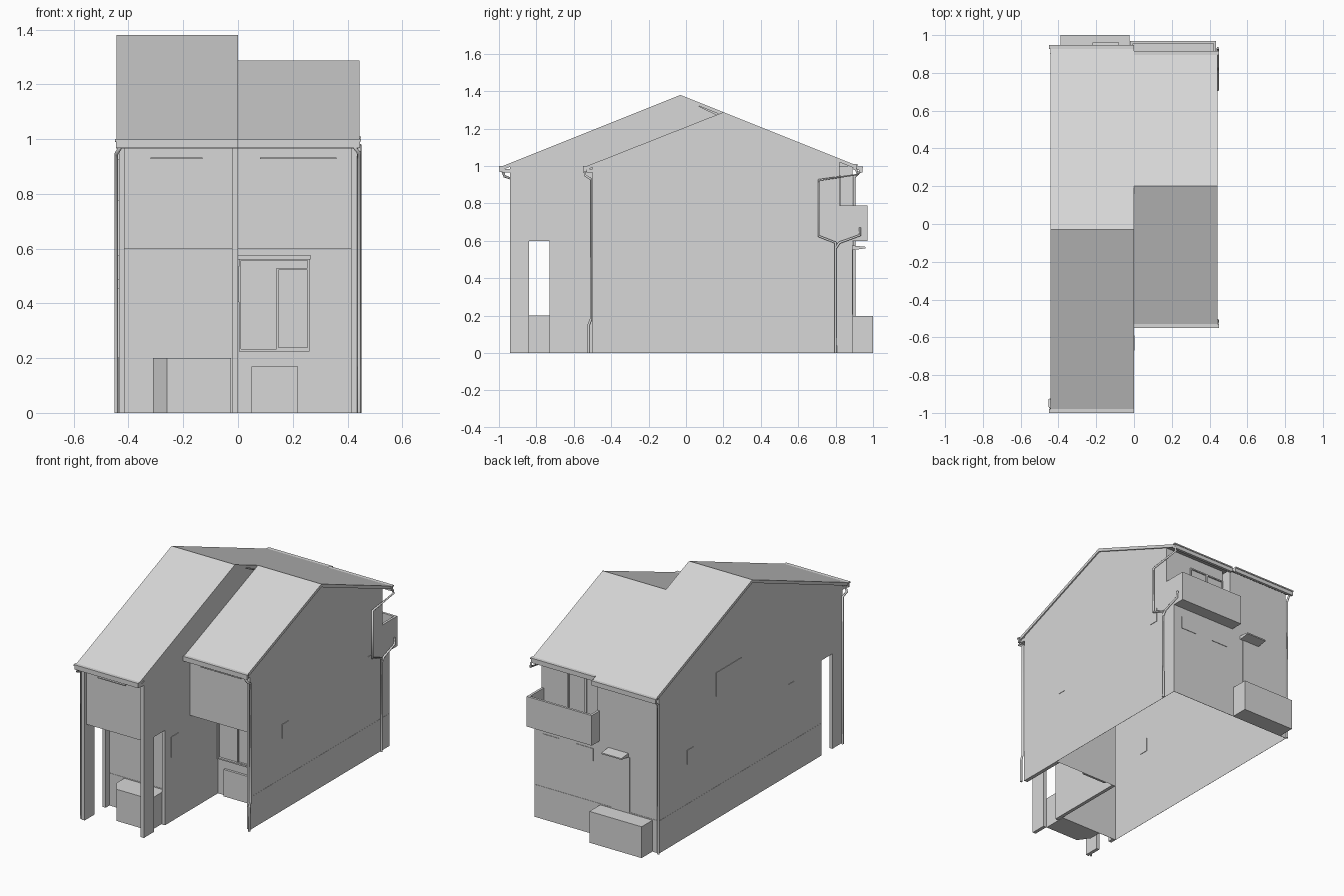
import bpy, bmesh
from mathutils import Vector

if "Cube" in bpy.data.objects:
    bpy.data.objects.remove(bpy.data.objects["Cube"])

# single plain colour
GREY = (0.68, 0.68, 0.68, 1)
mat = bpy.data.materials.new("plain_grey")
mat.use_nodes = True
mat.diffuse_color = GREY
mat.node_tree.nodes["Principled BSDF"].inputs["Base Color"].default_value = GREY


def extrude(name, points, offset, hollow=False):
    """Extrude a flat outline; hollow leaves it open at the ground and at x = 0."""
    bm = bmesh.new()
    face = bm.faces.new([bm.verts.new(p) for p in points])
    new = bmesh.ops.extrude_face_region(bm, geom=[face])["geom"]
    verts = [v for v in new if isinstance(v, bmesh.types.BMVert)]
    bmesh.ops.translate(bm, verts=verts, vec=Vector(offset))
    bmesh.ops.recalc_face_normals(bm, faces=bm.faces)
    if hollow:
        gone = [f for f in bm.faces
                if all(abs(v.co.z) < 1e-4 for v in f.verts)
                or all(abs(v.co.x) < 1e-4 for v in f.verts)]
        bmesh.ops.delete(bm, geom=gone, context="FACES")
    me = bpy.data.meshes.new(name)
    bm.to_mesh(me)
    bm.free()
    me.materials.append(mat)
    ob = bpy.data.objects.new(name, me)
    bpy.context.collection.objects.link(ob)


def slab(name, x0, x1, profile, hollow=False):
    """Side profile in (y, z), extruded across x."""
    extrude(name, [(x0, y, z) for y, z in profile], (x1 - x0, 0, 0), hollow)


def box(name, x0, x1, y0, y1, z0, z1):
    slab(name, x0, x1, [(y0, z0), (y1, z0), (y1, z1), (y0, z1)])


def pipe(name, points, radius=0.007):
    cu = bpy.data.curves.new(name, "CURVE")
    cu.dimensions = "3D"
    cu.bevel_depth = radius
    cu.bevel_resolution = 1
    cu.use_fill_caps = True
    sp = cu.splines.new("POLY")
    sp.points.add(len(points) - 1)
    for p, co in zip(sp.points, points):
        p.co = (*co, 1)
    cu.materials.append(mat)
    ob = bpy.data.objects.new(name, cu)
    bpy.context.collection.objects.link(ob)


def frame(name, x0, x1, y0, y1, z0, z1, t=0.008):
    """Raised rectangular border on a wall facing front or back."""
    box(name + "_top", x0, x1, y0, y1, z1 - t, z1)
    box(name + "_bottom", x0, x1, y0, y1, z0, z0 + t)
    box(name + "_side_a", x0, x0 + t, y0, y1, z0 + t, z1 - t)
    box(name + "_side_b", x1 - t, x1, y0, y1, z0 + t, z1 - t)


BACK, RECESS, SOFFIT, SLOPE, WALL = 0.89, 0.82, 0.6, 0.4, 0.435


def house_half(side, sign, front, porch, ridge, eave, back_eave, back):
    """One half of the house: hollow body with overhanging storey, roof, gutters."""
    ry, rz = ridge
    pitch = (rz - 1.0) / (ry - eave)
    top = lambda y: rz - 0.012 - (pitch * (ry - y) if y < ry else SLOPE * (y - ry))
    over = front + 0.02
    end = back[-1][0]
    slab(side + "_body", 0, sign * WALL, [
        (porch, 0), *back, (end, top(end)), (ry, top(ry)),
        (over, top(over)), (over, SOFFIT), (porch, SOFFIT)], hollow=True)
    ze = rz - SLOPE * (back_eave - ry)
    slab(side + "_roof", 0, sign * 0.443, [
        (eave, 1.0), (ry, rz), (back_eave, ze), (back_eave, ze - 0.02),
        (ry, rz - 0.02), (eave, 0.98)])
    # boxed eaves, and gutters with a lip
    box(side + "_front_soffit", 0, sign * WALL, eave, over, 0.965, 0.985)
    for label, y, z, d in (("front", eave, 1.0, -1), ("back", back_eave, ze, 1)):
        name = f"{side}_{label}_gutter"
        box(name, 0, sign * 0.446, y, y + d * 0.017, z - 0.032, z - 0.008)
        box(name + "_lip", 0, sign * 0.449, y, y + d * 0.021, z - 0.008, z)
    return top


top_r = house_half("right", -1, -0.94, -0.69, (-0.03, 1.38), -0.98, 0.926,
                   [(BACK, 0)])
top_l = house_half("left", 1, -0.5, -0.2, (0.2, 1.288), -0.53, 0.895,
                   [(BACK, 0), (BACK, SOFFIT), (RECESS, SOFFIT)])

# side walls running forward past the porches, with a doorway to walk through
doorway = [(-0.94, 0), (-0.84, 0), (-0.84, SOFFIT), (-0.73, SOFFIT), (-0.73, 0)]
slab("right_outer_wall", -WALL, -0.414, doorway + [
    (-0.69, 0), (-0.69, top_r(-0.69)), (-0.94, top_r(-0.94))])
slab("party_wall", -0.022, 0, doorway + [
    (-0.2, 0), (-0.2, top_l(-0.2) - 0.02), (0.2, top_l(0.2) - 0.02),
    (-0.03, top_r(-0.03)), (-0.94, top_r(-0.94))])
slab("left_outer_wall", 0.412, WALL, [
    (-0.5, 0), (-0.2, 0), (-0.2, top_l(-0.2)), (-0.5, top_l(-0.5))])
box("balcony_party_wall", -0.02, 0, RECESS, BACK, SOFFIT, top_r(BACK))

# plinth, barely proud of the walls
box("left_plinth", WALL, WALL + 0.001, -0.5, BACK, 0, 0.205)
box("right_plinth", -WALL - 0.001, -WALL, -0.73, BACK, 0, 0.205)
box("back_plinth", -WALL, WALL, BACK, BACK + 0.002, 0, 0.205)
box("porch_plinth", -0.414, -0.022, -0.692, -0.69, 0, 0.205)

# porch planter with a cut corner, and its cap
plan = [(-0.31, -0.69), (-0.31, -0.77), (-0.26, -0.84), (-0.025, -0.84), (-0.025, -0.69)]
extrude("porch_planter", [(x, y, 0) for x, y in plan], (0, 0, 0.18))
extrude("porch_planter_cap", [(x, y, 0.18) for x, y in plan], (0, 0, 0.02))

# front window in the set-back porch
frame("front_window_frame", 0.003, 0.262, -0.215, -0.2, 0.225, 0.565)
frame("front_window_sash", 0.14, 0.262, -0.212, -0.2, 0.23, 0.53)
box("front_window_hood", 0, 0.264, -0.225, -0.2, 0.56, 0.576)
box("porch_panel", 0.05, 0.22, -0.215, -0.2, 0, 0.17)

# slim vents under the front eaves
box("right_front_vent", -0.32, -0.13, -0.945, -0.92, 0.927, 0.933)
box("left_front_vent", 0.08, 0.36, -0.487, -0.48, 0.927, 0.933)

# small windows on the side walls: wall x, centre y, centre z, width, height
for i, (x, y, z, w, h) in enumerate([
        (WALL, -0.15, 0.5, 0.06, 0.09), (WALL, 0.7, 0.6, 0.06, 0.09),
        (0, -0.63, 0.47, 0.08, 0.13), (-WALL, -0.43, 0.53, 0.06, 0.09),
        (-WALL, 0.58, 0.5, 0.06, 0.09), (-WALL, 0.195, 0.85, 0.25, 0.15)]):
    box(f"side_window_{i}", x - 0.003, x + 0.003,
        y - w / 2, y + w / 2, z - h / 2, z + h / 2)

# recessed balcony: floor, parapet and sliding doors behind it
box("balcony_floor", -0.02, WALL, RECESS, 0.97, 0.6, 0.615)
box("balcony_front", -0.02, WALL, 0.955, 0.97, 0.6, 0.79)
box("balcony_end_a", -0.02, -0.005, BACK, 0.955, 0.6, 0.79)
box("balcony_end_b", 0.42, WALL, 0.8, 0.955, 0.6, 0.79)
for i, x in enumerate((0, 0.125)):
    frame(f"balcony_door_{i}", x, x + 0.125, RECESS, RECESS + 0.008, 0.615, 0.95)

# back door with canopy, back windows, back planter
box("back_door", -0.23, -0.1, BACK, BACK + 0.004, 0.2, 0.55)
slab("back_canopy", -0.22, -0.08, [
    (BACK, 0.55), (0.96, 0.56), (0.96, 0.568), (BACK, 0.575)])
for i, x in enumerate((0.025, 0.26)):
    box(f"back_window_{i}", x, x + 0.115, BACK, BACK + 0.003, 0.46, 0.54)
box("back_planter", -0.39, -0.025, BACK, 1.0, 0, 0.175)
box("back_planter_cap", -0.39, -0.025, BACK, 1.0, 0.175, 0.198)

# drainpipes
pipe("left_front_drainpipe", [
    (0.425, -0.54, 0.97), (0.442, -0.54, 0.95), (0.442, -0.508, 0.93),
    (0.442, -0.508, 0.18), (0.442, -0.52, 0.15), (0.442, -0.52, 0)])
pipe("right_front_drainpipe", [
    (-0.43, -0.98, 0.97), (-0.445, -0.97, 0.945), (-0.445, -0.93, 0.93), (-0.445, -0.93, 0)])
pipe("right_back_drainpipe", [
    (-0.43, 0.93, 0.97), (-0.437, 0.9, 0.94), (-0.437, 0.9, 0)])
pipe("left_back_drainpipe", [
    (0.444, 0.91, 0.98), (0.444, 0.92, 0.955), (0.444, 0.71, 0.925), (0.444, 0.71, 0.625),
    (0.444, 0.8, 0.59), (0.444, 0.8, 0)])
pipe("balcony_drainpipe", [
    (0.444, 0.93, 0.67), (0.444, 0.93, 0.63), (0.444, 0.82, 0.59), (0.444, 0.8, 0.56)])
